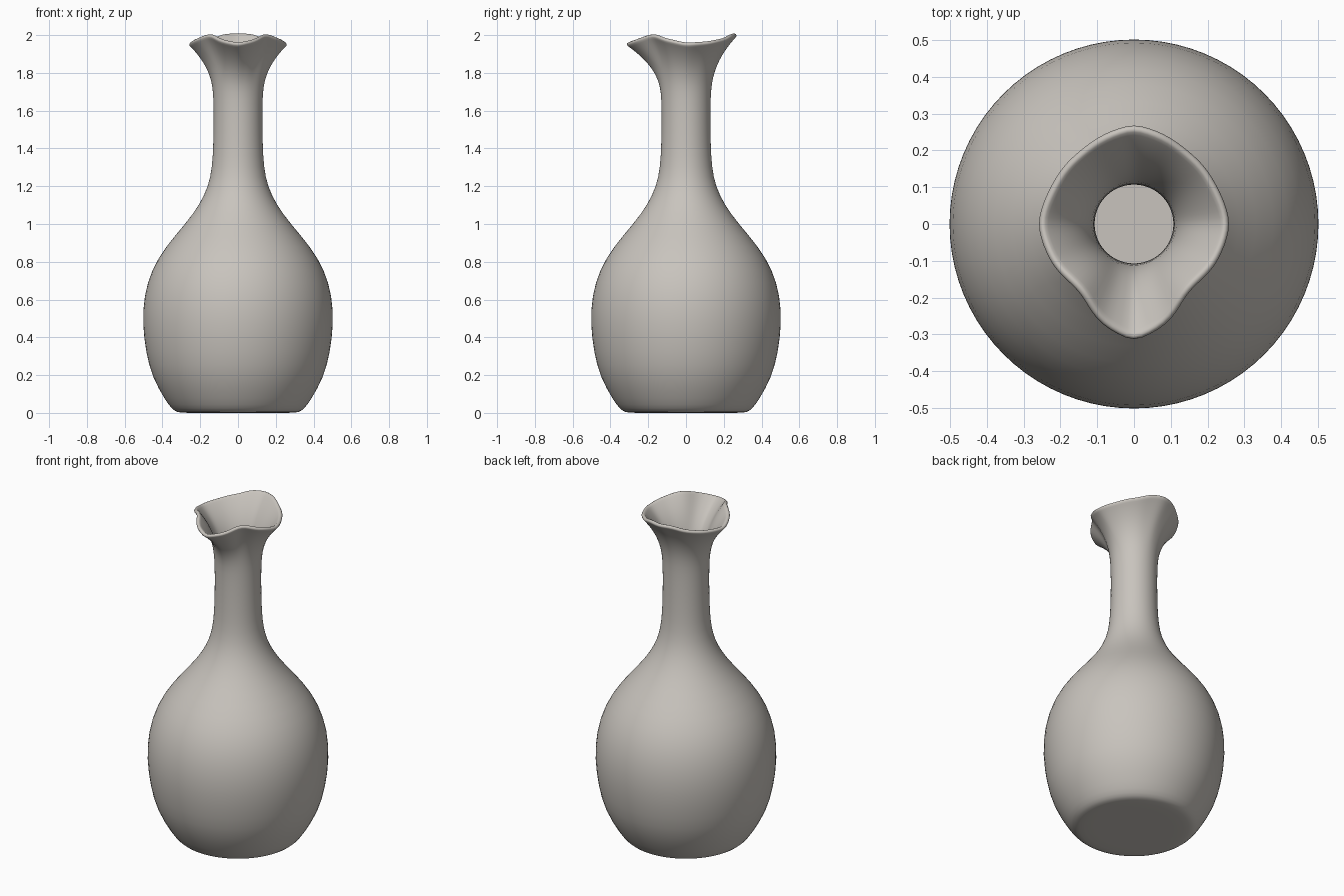
import bpy, bmesh, math

cube = bpy.data.objects.get("Cube")
if cube:
    bpy.data.objects.remove(cube, do_unlink=True)

SEGMENTS = 40
NECK_Z, NECK_R = 1.66, 0.13

# Body silhouette from base to neck: (radius, height)
PROFILE = [(0.15, 0), (0.29, 0), (0.325, 0.004), (0.35, 0.02), (0.385, 0.065),
           (0.457, 0.19), (0.489, 0.32), (0.508, 0.47), (0.5, 0.62),
           (0.459, 0.76), (0.385, 0.88), (0.28, 1.0), (0.205, 1.1),
           (0.157, 1.2), (0.137, 1.3), (0.131, 1.42), (0.129, 1.55),
           (NECK_R, NECK_Z)]

# Wavy lip: (degrees away from the front, radius, height)
LIP = [(0, 0.325, 1.945), (15, 0.296, 1.962), (40, 0.238, 2.0),
       (70, 0.255, 1.967), (90, 0.265, 1.948), (115, 0.252, 1.955),
       (145, 0.252, 1.972), (165, 0.264, 1.998), (180, 0.276, 1.998)]


def lip_at(angle):
    """Radius and height of the lip, mirrored left to right."""
    a = math.degrees(angle) % 360
    a = min(a, 360 - a)
    for (a0, r0, z0), (a1, r1, z1) in zip(LIP, LIP[1:]):
        if a <= a1:
            t = (a - a0) / (a1 - a0)
            t = t * t * (3 - 2 * t) * 0.5 + t * 0.5
            return r0 + (r1 - r0) * t, z0 + (z1 - z0) * t
    return LIP[-1][1:]


def add_ring(bm, shape):
    ring = []
    for i in range(SEGMENTS):
        a = math.tau * i / SEGMENTS
        r, z = shape(a)
        ring.append(bm.verts.new((r * math.sin(a), -r * math.cos(a), z)))
    return ring


def flare(t):
    """Ring that blends from the round neck into the wavy lip."""
    def shape(a):
        r, z = lip_at(a)
        return NECK_R + (r - NECK_R) * t ** 2.3, NECK_Z + (z - NECK_Z) * t
    return shape


# Vase shell: base, body, neck and flared lip
bm = bmesh.new()
rings = [add_ring(bm, lambda a, p=p: p) for p in PROFILE]
rings += [add_ring(bm, flare(t)) for t in (0.25, 0.45, 0.62, 0.76, 0.88, 0.96, 1)]
centre = bm.verts.new((0, 0, 0))
for i in range(SEGMENTS):
    j = (i + 1) % SEGMENTS
    bm.faces.new((centre, rings[0][j], rings[0][i]))
    for low, high in zip(rings, rings[1:]):
        bm.faces.new((low[i], low[j], high[j], high[i]))
mesh = bpy.data.meshes.new("vase")
bm.to_mesh(mesh)
bm.free()
vase = bpy.data.objects.new("vase", mesh)
bpy.context.collection.objects.link(vase)

# Glazed clay colour
clay = bpy.data.materials.new("warm grey clay")
clay.use_nodes = True
colour = (0.58, 0.55, 0.51, 1)
clay.diffuse_color = colour
clay.node_tree.nodes["Principled BSDF"].inputs["Base Color"].default_value = colour
mesh.materials.append(clay)

# Wall thickness towards the inside, then rounding of the rim
wall = vase.modifiers.new("wall", "SOLIDIFY")
wall.thickness = 0.022
wall.offset = -1
smooth = vase.modifiers.new("smooth", "SUBSURF")
smooth.levels = smooth.render_levels = 1
for face in mesh.polygons:
    face.use_smooth = True
